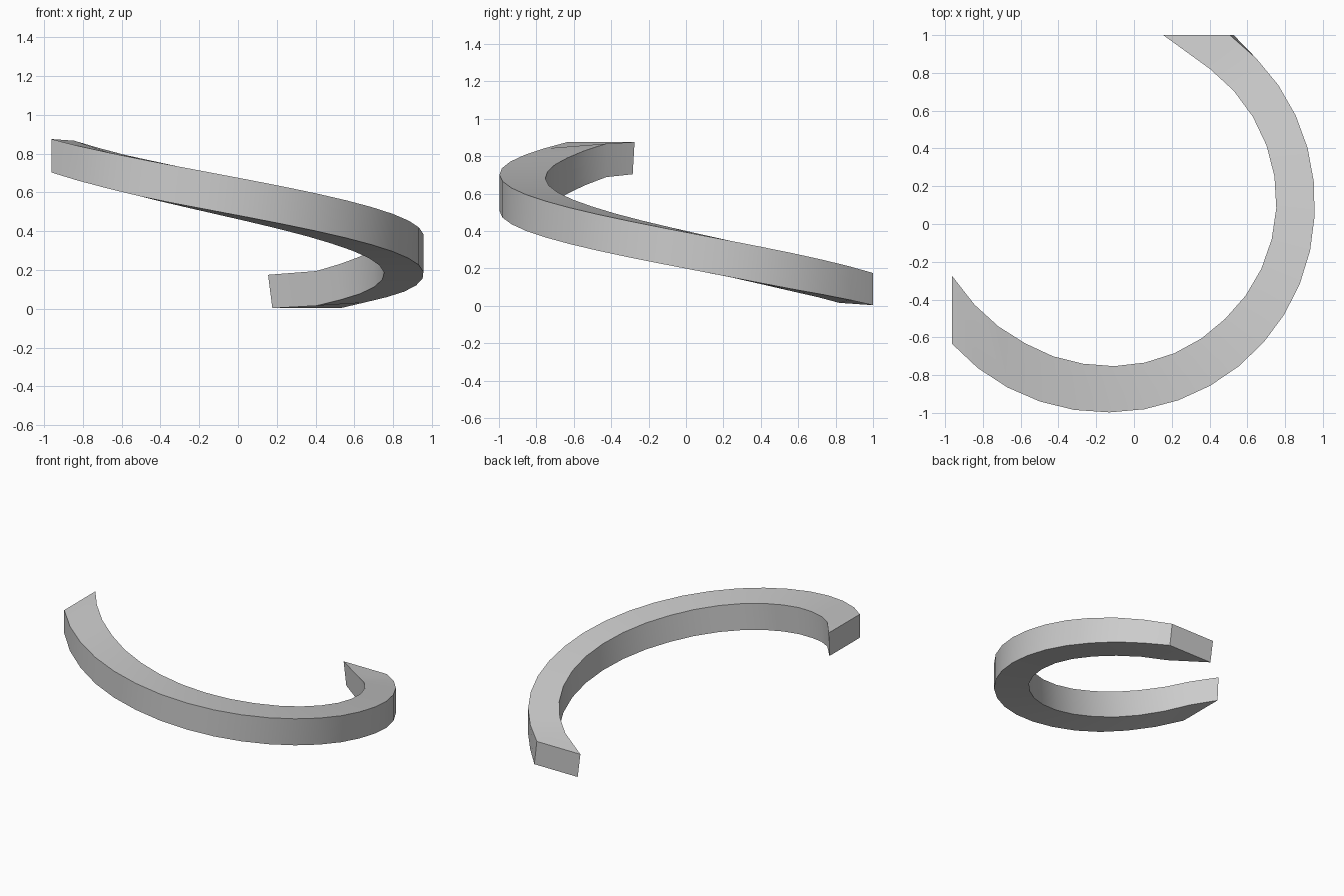
import bpy, bmesh
from math import radians, cos, sin, pi

if "Cube" in bpy.data.objects:
    bpy.data.objects.remove(bpy.data.objects["Cube"])

CX, CY = -0.12, 0.10          # axis of the helix
N = 20                        # segments along the ramp

def interp(x, pts):
    # piecewise linear lookup, angles descending
    if x >= pts[0][0]:
        return pts[0][1]
    for (a, u), (b, v) in zip(pts, pts[1:]):
        if x >= b:
            return u + (v - u) * (a - x) / (a - b)
    return pts[-1][1]

R_OUT = [(55, 1.095), (0, 1.077), (-40, 1.085), (-90, 1.097), (-139, 1.12)]
R_IN = [(73, .941), (54, .89), (0, .874), (-45, .852), (-100, .853),
        (-125, .864), (-144, .896), (-156, .922)]

def height(a):
    return 0.175 + (55 - a) * 0.7 / 194

def polar(a, r, z):
    return [CX + r * cos(radians(a)), CY + r * sin(radians(a)), z]

bm = bmesh.new()
rings = []
for i in range(N + 1):
    ao = 55 - 194 * i / N
    ai = 54 - 198 * (i - 1) / (N - 2)
    if i == 0:
        ai = 73
    if i == N:
        ai = -156
    zo = height(ao)
    zi = zo if i in (0, N) else min(0.872, 0.5 * (zo + height(ai)))
    h = 0.172 + 0.022 * min(1, 2 * sin(pi * i / N))
    to = polar(ao, interp(ao, R_OUT), zo)
    ti = polar(ai, interp(ai, R_IN), zi)
    # ends are cut flat against the two walls
    if i == 0:
        to[1] = ti[1] = 1.0
    if i == N:
        to[0] = ti[0] = -0.963
    bo = [to[0], to[1], max(0.003, to[2] - h)]
    bi = [ti[0], ti[1], max(0.0, ti[2] - h)]
    # slightly raked end corners
    if i == 0:
        bo[0] += 0.02
        bi[0] += 0.022
    if i == N:
        bi[1] -= 0.01
    rings.append([bm.verts.new(p) for p in (to, ti, bi, bo)])

# skin between cross-sections, then cap both ends
for a, b in zip(rings, rings[1:]):
    for k in range(4):
        m = (k + 1) % 4
        bm.faces.new((a[k], a[m], b[m], b[k]))
bm.faces.new(rings[0])
bm.faces.new(rings[-1])
bmesh.ops.recalc_face_normals(bm, faces=bm.faces)

mesh = bpy.data.meshes.new("spiral_ramp")
bm.to_mesh(mesh)
bm.free()
ramp = bpy.data.objects.new("spiral_ramp", mesh)
bpy.context.collection.objects.link(ramp)
bpy.context.view_layer.objects.active = ramp
ramp.select_set(True)
bpy.ops.object.shade_smooth_by_angle(angle=radians(30))
